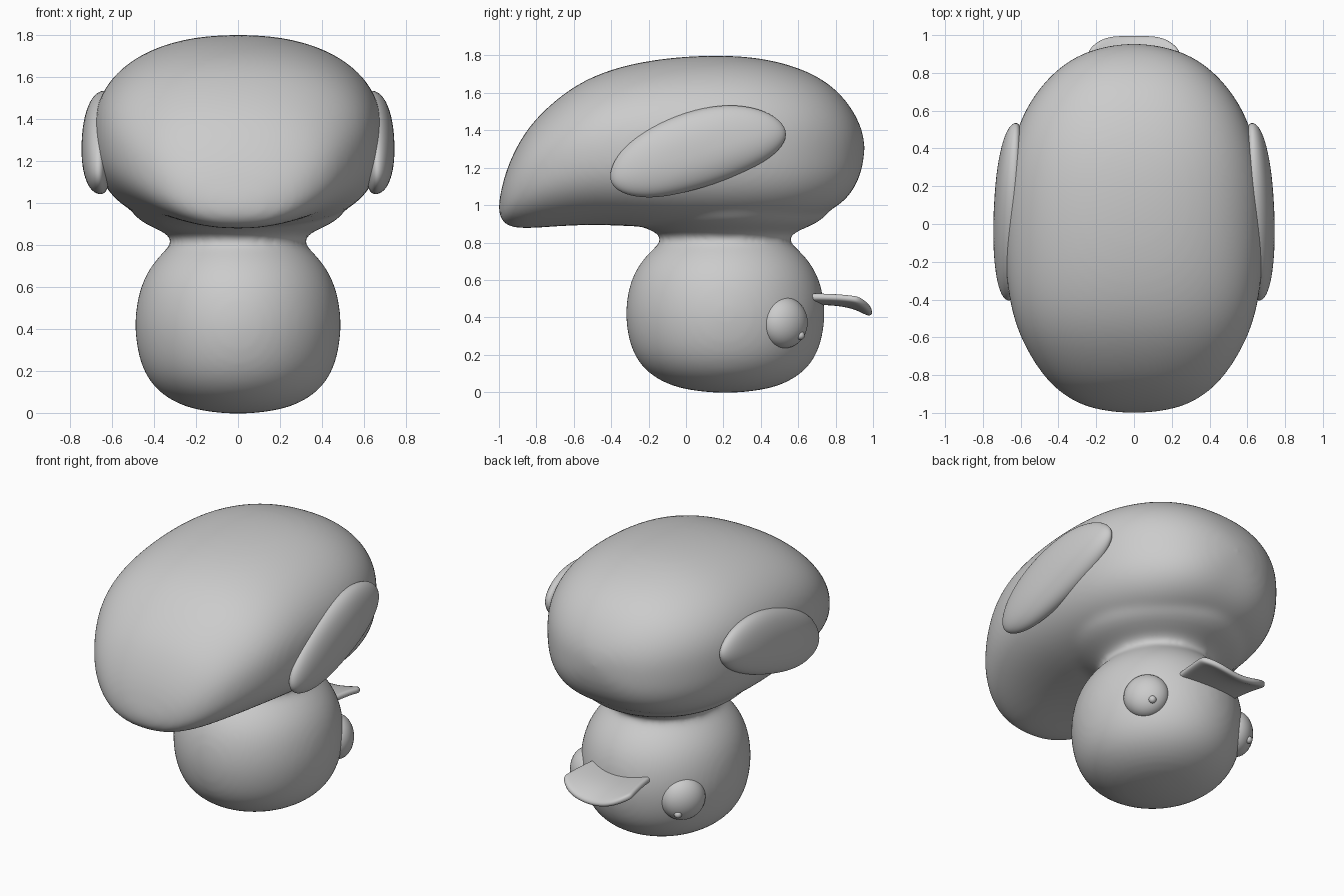
import bpy
import bmesh
from math import sin, cos, pi, sqrt
from mathutils import Matrix

cube = bpy.data.objects.get("Cube")
if cube:
    bpy.data.objects.remove(cube, do_unlink=True)

grey = bpy.data.materials.new("soft_grey")
grey.use_nodes = True
grey.diffuse_color = (0.6, 0.6, 0.6, 1)
grey.node_tree.nodes["Principled BSDF"].inputs["Base Color"].default_value = grey.diffuse_color


def loft(bm, rings, start, end):
    """Skin closed rings and close both ends with a pole."""
    loops = [[bm.verts.new(p) for p in ring] for ring in rings]
    n = len(loops[0])
    for a, b in zip(loops, loops[1:]):
        for i in range(n):
            j = (i + 1) % n
            bm.faces.new((a[i], a[j], b[j], b[i]))
    for loop, pole in ((loops[0], start), (loops[-1], end)):
        tip = bm.verts.new(pole)
        for i in range(n):
            bm.faces.new((loop[i], loop[(i + 1) % n], tip))


def finish(bm, name, levels=0):
    bmesh.ops.recalc_face_normals(bm, faces=bm.faces)
    for face in bm.faces:
        face.smooth = True
    mesh = bpy.data.meshes.new(name)
    bm.to_mesh(mesh)
    bm.free()
    mesh.materials.append(grey)
    obj = bpy.data.objects.new(name, mesh)
    bpy.context.collection.objects.link(obj)
    if levels:
        sub = obj.modifiers.new("round", "SUBSURF")
        sub.levels = sub.render_levels = levels
    return obj


def power(value, exponent):
    return abs(value) ** exponent * (1 if value >= 0 else -1)


SIDES = 40
ANGLES = [2 * pi * i / SIDES for i in range(SIDES)]

# Body sections along y: position, underside, top, half width
SECTIONS = [
    (-.993, .93, 1.06, .14), (-.965, .89, 1.18, .27), (-.9, .875, 1.33, .385),
    (-.8, .877, 1.475, .49), (-.6, .893, 1.645, .61), (-.4, .893, 1.73, .665),
    (-.2, .88, 1.775, .685), (0, .875, 1.797, .69), (.2, .875, 1.803, .683),
    (.4, .88, 1.79, .655), (.6, .905, 1.74, .585), (.75, .955, 1.665, .48),
    (.85, 1.02, 1.57, .37), (.915, 1.11, 1.47, .25), (.948, 1.22, 1.38, .11),
]
bm = bmesh.new()
rings = []
for y, low, high, width in SECTIONS:
    mid, half = (low + high) / 2, (high - low) / 2
    lower = 2.2 + .6 * min(1, max(0, y + .9))
    ring = []
    for a in ANGLES:
        e = 2 / (2.25 if sin(a) >= 0 else lower)
        ring.append((width * power(cos(a), e), y, mid + half * power(sin(a), e)))
    rings.append(ring)
loft(bm, rings, (0, -1.004, .98), (0, .956, 1.31))

# Head and flared neck: height, radius
PROFILE = [
    (.002, .12), (.025, .25), (.08, .355), (.15, .425), (.25, .473), (.4, .496),
    (.53, .484), (.63, .455), (.71, .408), (.77, .353), (.81, .31),
    (.845, .325), (.875, .39), (.905, .455), (.95, .51), (1.02, .53), (1.08, .45),
]
HEAD_Y = .21
rings = [[(r * cos(a), HEAD_Y + 1.085 * r * sin(a), z) for a in ANGLES] for z, r in PROFILE]
loft(bm, rings, (0, HEAD_Y, -.005), (0, HEAD_Y, 1.15))

# Fuse body and head into one smooth skin
body = finish(bm, "body_and_head", 2)
fuse = body.modifiers.new("fuse", "REMESH")
fuse.mode = "VOXEL"
fuse.voxel_size = .018
fuse.use_smooth_shade = True
relax = body.modifiers.new("relax", "SMOOTH")
relax.factor = .5
relax.iterations = 18

# Wings: domed, tilted egg outline in y and z
OUTLINE = [
    (-.41, 1.17), (-.375, 1.26), (-.27, 1.37), (-.1, 1.465), (.1, 1.525),
    (.27, 1.54), (.43, 1.505), (.525, 1.435), (.545, 1.36), (.48, 1.27),
    (.34, 1.185), (.15, 1.11), (-.05, 1.055), (-.2, 1.035), (-.33, 1.055), (-.4, 1.105),
]
WING_Y, WING_Z = .07, 1.285
for name, side in (("left", 1), ("right", -1)):
    bm = bmesh.new()
    rings = []
    layers = [(.91, -.035), (1.015, -.01)]
    layers += [(s * 1.015, .1 * sqrt(1 - s ** 2.5)) for s in (.98, .9, .75, .5, .25)]
    for scale, lift in layers:
        ring = []
        for y, z in OUTLINE:
            py = WING_Y + (y - WING_Y) * scale
            x = .645 - .04 * py + lift
            ring.append((side * x, py, WING_Z + (z - WING_Z) * scale))
        rings.append(ring)
    loft(bm, rings, (side * .57, WING_Y, WING_Z), (side * .743, WING_Y, WING_Z))
    finish(bm, name + "_wing", 2)

    # Eyes: flattened balls facing outward, each with a small raised pupil
    for part, place, radius, depth in (("eye", (.345, .525, .372), .137, .75),
                                       ("pupil", (.371, .612, .303), .023, 1)):
        bm = bmesh.new()
        bmesh.ops.create_uvsphere(bm, u_segments=32, v_segments=20, radius=radius)
        turn = Matrix.Rotation(side * .64 + (pi if side < 0 else 0), 4, "Z")
        move = Matrix.Translation((side * place[0], place[1], place[2]))
        bm.transform(move @ turn @ Matrix.Diagonal((depth, 1, 1, 1)))
        finish(bm, name + "_" + part)

# Beak: thin trough-shaped plate whose rounded tip droops in the middle
bm = bmesh.new()
ROWS, COLS = 8, 12
grid = []
for r in range(ROWS + 1):
    t = r / ROWS
    row = []
    for c in range(COLS + 1):
        u = 2 * c / COLS - 1
        x = u * (.2 + .04 * t)
        y = .6 + t * (.32 + .085 * (1 - u ** 4))
        z = .532 - (.025 + .062 * t ** 4) * (1 - u * u) - .012 * t ** 3
        row.append(bm.verts.new((x, y, z)))
    grid.append(row)
for a, b in zip(grid, grid[1:]):
    for i in range(COLS):
        bm.faces.new((a[i], a[i + 1], b[i + 1], b[i]))
beak = finish(bm, "beak")
if beak.data.polygons[0].normal.z < 0:
    beak.data.flip_normals()
plate = beak.modifiers.new("thickness", "SOLIDIFY")
plate.thickness = .04
plate.offset = -1
sub = beak.modifiers.new("round", "SUBSURF")
sub.levels = sub.render_levels = 2
